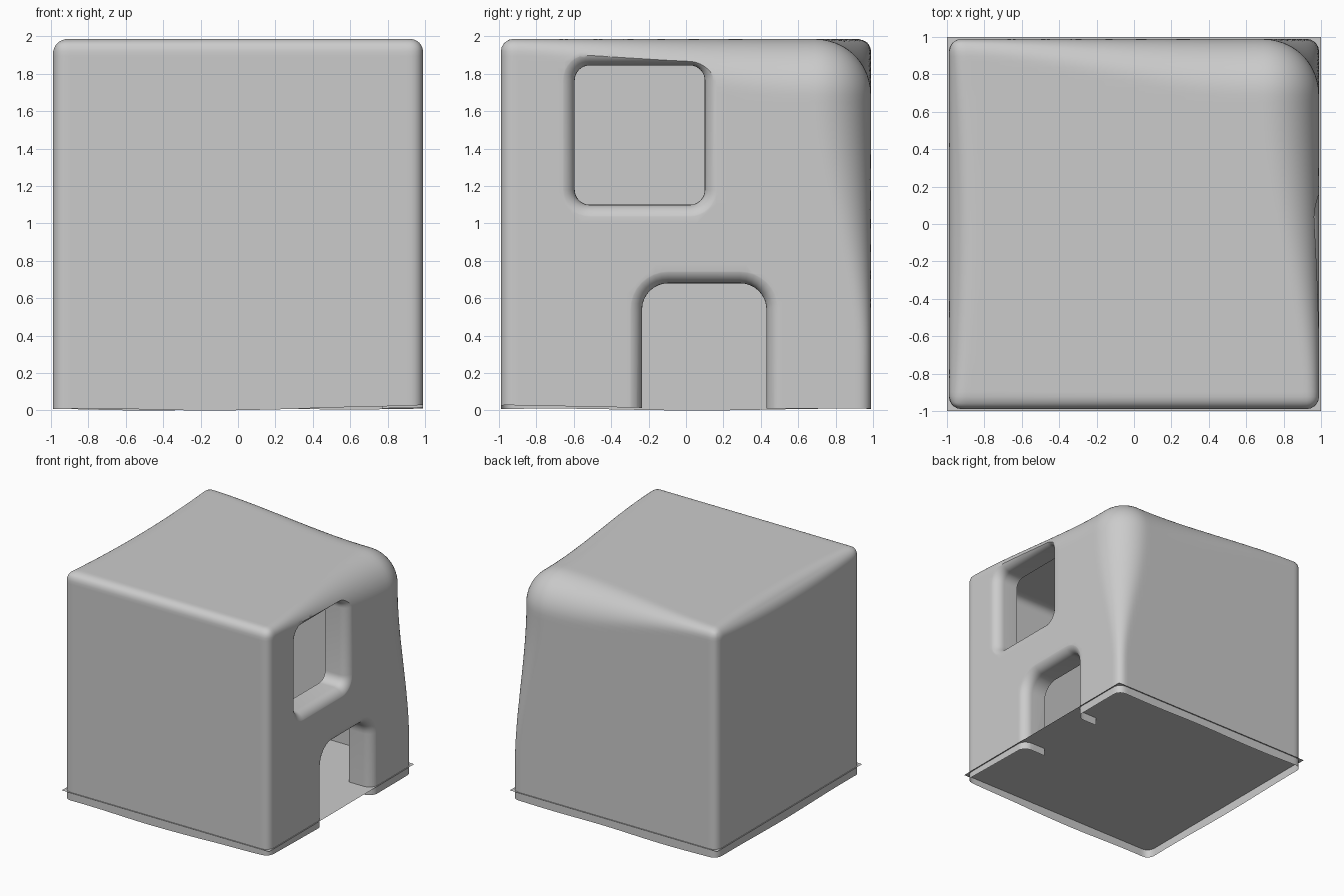
import bpy, bmesh, math
from mathutils import Vector

if "Cube" in bpy.data.objects:
    bpy.data.objects.remove(bpy.data.objects["Cube"])

HALF, BASE, TOP = 0.99, 0.01, 1.987
POCKET = 0.77          # x where the inward jambs end


def make_object(name, bm):
    bmesh.ops.recalc_face_normals(bm, faces=bm.faces)
    mesh = bpy.data.meshes.new(name)
    bm.to_mesh(mesh)
    bm.free()
    obj = bpy.data.objects.new(name, mesh)
    bpy.context.collection.objects.link(obj)
    return obj


def spread(u):
    # packs grid lines towards the edges
    return 0.45 * u + 0.55 * math.sin(u * math.pi / 2)


def smooth(t):
    t = max(0, min(1, t))
    return t * t * (3 - 2 * t)


def edge_radius(x, y, z):
    # softest at the back right top corner, tight at the front
    r = 0.07 + 0.23 * smooth((x + 1) / 1.65) * smooth((y + 1) / 1.65) * smooth((z - 0.3) / 1.35)
    if x < 0:
        r += 0.08 * -x * (1 - y * y) * (z / 2) ** 2
    return r


# Soft shell: dense box with edges rounded by a varying radius
bm = bmesh.new()
bmesh.ops.create_cube(bm, size=2)
bmesh.ops.subdivide_edges(bm, edges=bm.edges[:], cuts=47, use_grid_fill=True)
for v in bm.verts:
    x, y, w = (spread(c) for c in v.co)
    p = Vector((x * HALF, y * HALF, BASE + (w + 1) / 2 * (TOP - BASE)))
    r = edge_radius(x, y, p.z)
    k = HALF - r
    q = Vector((max(-k, min(k, p.x)), max(-k, min(k, p.y)), min(p.z, TOP - r)))
    d = p - q
    v.co = q + d.normalized() * max(abs(c) for c in d)
shell = make_object("house_shell", bm)


def rounded_loop(bm, x, y0, y1, z0, z1, r, n=8):
    loop = []
    for i, (cy, cz) in enumerate([(y1 - r, z1 - r), (y0 + r, z1 - r),
                                  (y0 + r, z0 + r), (y1 - r, z0 + r)]):
        for j in range(n + 1):
            a = math.pi / 2 * (i + j / n)
            loop.append(bm.verts.new((x, cy + r * math.cos(a), cz + r * math.sin(a))))
    return loop


def opening_cutter(name, y0, y1, z0, z1, r, roll=0.085):
    # straight jamb that flares outward into the wall
    bm = bmesh.new()
    start = HALF + 0.003 - roll
    stations = [(POCKET, 0)]
    for i in range(8):
        a = math.radians(84) * i / 7
        stations.append((start + roll * math.sin(a), roll * (1 - math.cos(a))))
    stations.append((1.15, stations[-1][1] + 0.01))
    loops = [rounded_loop(bm, x, y0 - o, y1 + o, z0 - o, z1 + o, r + o)
             for x, o in stations]
    for a, b in zip(loops, loops[1:]):
        for i in range(len(a)):
            j = (i + 1) % len(a)
            bm.faces.new((a[i], a[j], b[j], b[i]))
    bm.faces.new(loops[0])
    bm.faces.new(loops[-1])
    obj = make_object(name, bm)
    obj.hide_render = True
    return obj


# Window and door pockets
bpy.context.view_layer.objects.active = shell
shell.select_set(True)
for cutter in (opening_cutter("window_cutter", -0.595, 0.10, 1.10, 1.845, 0.08),
               opening_cutter("door_cutter", -0.235, 0.43, -0.5, 0.68, 0.14)):
    mod = shell.modifiers.new("cut", 'BOOLEAN')
    mod.operation = 'DIFFERENCE'
    mod.solver = 'EXACT'
    mod.object = cutter
    bpy.ops.object.modifier_apply(modifier=mod.name)
    bpy.data.objects.remove(cutter)

# Open the pockets and the underside, leaving a thin sheet with folded jambs
bm = bmesh.new()
bm.from_mesh(shell.data)
drop = [f for f in bm.faces
        if all(abs(v.co.z - BASE) < 1e-3 for v in f.verts)
        or all(abs(v.co.x - POCKET) < 1e-3 for v in f.verts) and f.normal.x > 0.9]
bmesh.ops.delete(bm, geom=drop, context='FACES')
# slightly uneven lower rim, rising at the front right
for v in bm.verts:
    if abs(v.co.z - BASE) < 1e-3:
        t = max(0, (v.co.x - 0.3) / 0.7)
        v.co.z += 0.02 * t * max(0, -v.co.y) - 0.01 * (1 - t) * (0.5 + 0.5 * math.sin(5 * v.co.x + 4 * v.co.y))
bm.to_mesh(shell.data)
bm.free()
bpy.ops.object.shade_smooth_by_angle(angle=math.radians(40))

# Floor sheet
bm = bmesh.new()
bmesh.ops.create_grid(bm, x_segments=1, y_segments=1, size=1)
floor = make_object("floor", bm)
floor.location.z = 0.08
